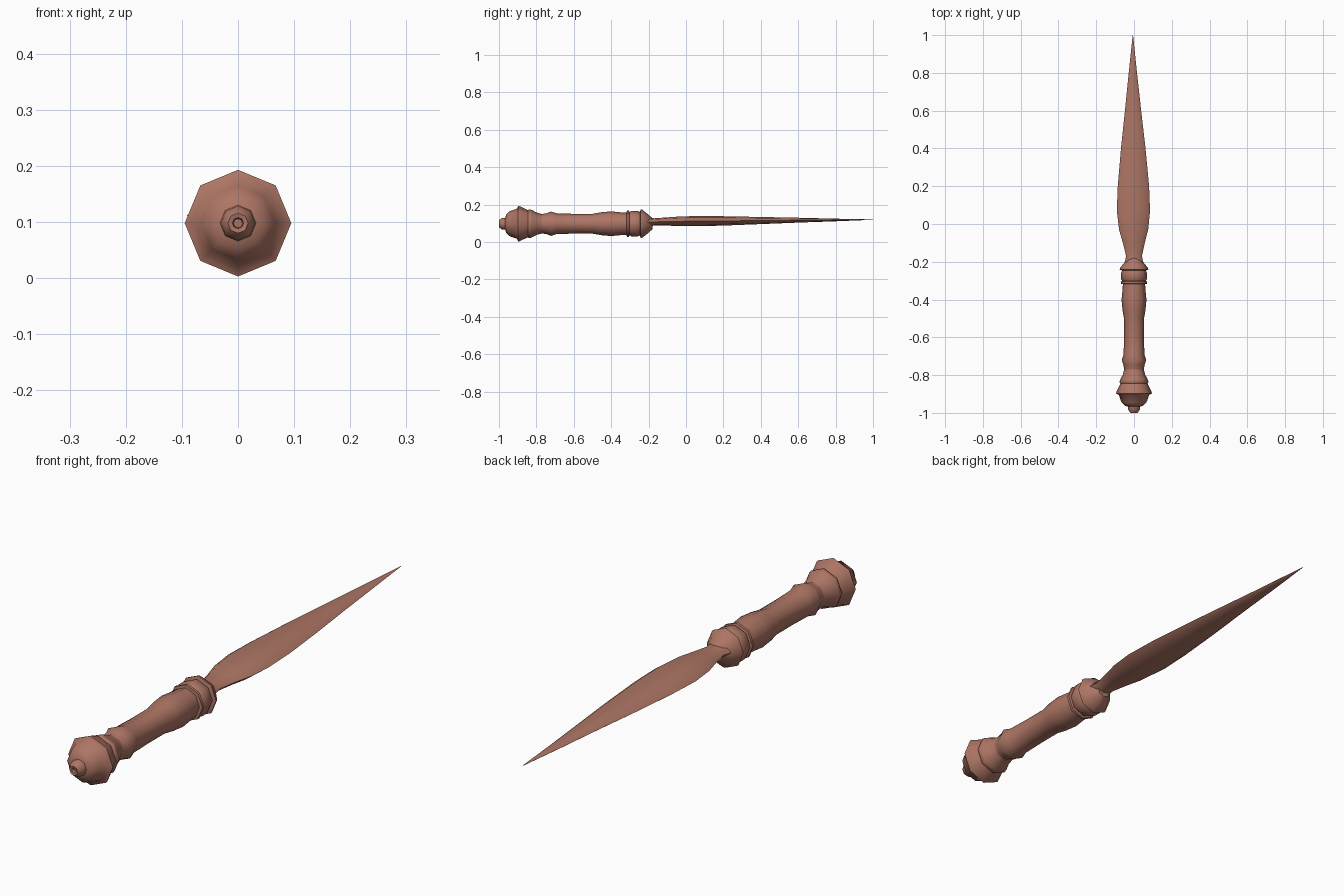
import bpy, bmesh, math

SIDES = 8
AXIS_Z = 0.098


def loft(name, rings, angle=50):
    """Skin eight-sided rings (y, cx, cz, rx, rz) along y, capping both ends."""
    bm = bmesh.new()
    loops = []
    for y, cx, cz, rx, rz in rings:
        loops.append([bm.verts.new((cx + rx * math.cos(i * math.tau / SIDES), y,
                                    cz + rz * math.sin(i * math.tau / SIDES)))
                      for i in range(SIDES)])
    for a, b in zip(loops, loops[1:]):
        for i in range(SIDES):
            j = (i + 1) % SIDES
            bm.faces.new((a[i], a[j], b[j], b[i]))
    bm.faces.new(loops[0])
    bm.faces.new(loops[-1])
    bmesh.ops.recalc_face_normals(bm, faces=bm.faces)
    mesh = bpy.data.meshes.new(name)
    bm.to_mesh(mesh)
    bm.free()
    mesh.materials.append(wood)
    obj = bpy.data.objects.new(name, mesh)
    bpy.context.collection.objects.link(obj)
    bpy.ops.object.select_all(action='DESELECT')
    obj.select_set(True)
    bpy.context.view_layer.objects.active = obj
    bpy.ops.object.shade_smooth_by_angle(angle=math.radians(angle))
    return obj


def turned(name, profile):
    """Lathe-like part around the handle axis from (y, radius) points."""
    return loft(name, [(y, 0, AXIS_Z, r, r) for y, r in profile])


wood = bpy.data.materials.new("reddish_wood")
wood.diffuse_color = (0.42, 0.18, 0.13, 1)

# pommel: dimpled button, dome, wide flange and collar
turned("pommel", [(-0.985, 0.008), (-0.998, 0.010), (-1.0, 0.018), (-0.985, 0.030),
                  (-0.967, 0.032), (-0.962, 0.048), (-0.945, 0.066), (-0.905, 0.080),
                  (-0.897, 0.095), (-0.888, 0.093), (-0.845, 0.072), (-0.838, 0.077),
                  (-0.825, 0.074), (-0.800, 0.060), (-0.770, 0.052)])

# grip with a bead at the back and a swell at the front
turned("grip", [(-0.770, 0.052), (-0.745, 0.056), (-0.722, 0.065), (-0.690, 0.055),
                (-0.600, 0.053), (-0.500, 0.053), (-0.455, 0.061), (-0.400, 0.066),
                (-0.350, 0.061), (-0.318, 0.059)])

# guard: thin ring, collar, flange and cone
turned("guard", [(-0.318, 0.059), (-0.316, 0.070), (-0.305, 0.070), (-0.302, 0.062),
                 (-0.290, 0.069), (-0.260, 0.069), (-0.246, 0.063), (-0.242, 0.076),
                 (-0.234, 0.075), (-0.205, 0.052), (-0.180, 0.030)])

# leaf-shaped blade, slightly above the handle axis
loft("blade", [(-0.210, 0, 0.105, 0.050, 0.028), (-0.170, 0, 0.108, 0.042, 0.019),
               (-0.100, -0.001, 0.110, 0.058, 0.022), (-0.030, -0.002, 0.111, 0.077, 0.026),
               (0.070, -0.003, 0.112, 0.088, 0.027), (0.200, -0.003, 0.113, 0.083, 0.025),
               (0.400, -0.004, 0.115, 0.065, 0.019), (0.600, -0.005, 0.117, 0.043, 0.013),
               (0.800, -0.006, 0.118, 0.022, 0.007), (1.0, -0.006, 0.120, 0.001, 0.001)], 60)
